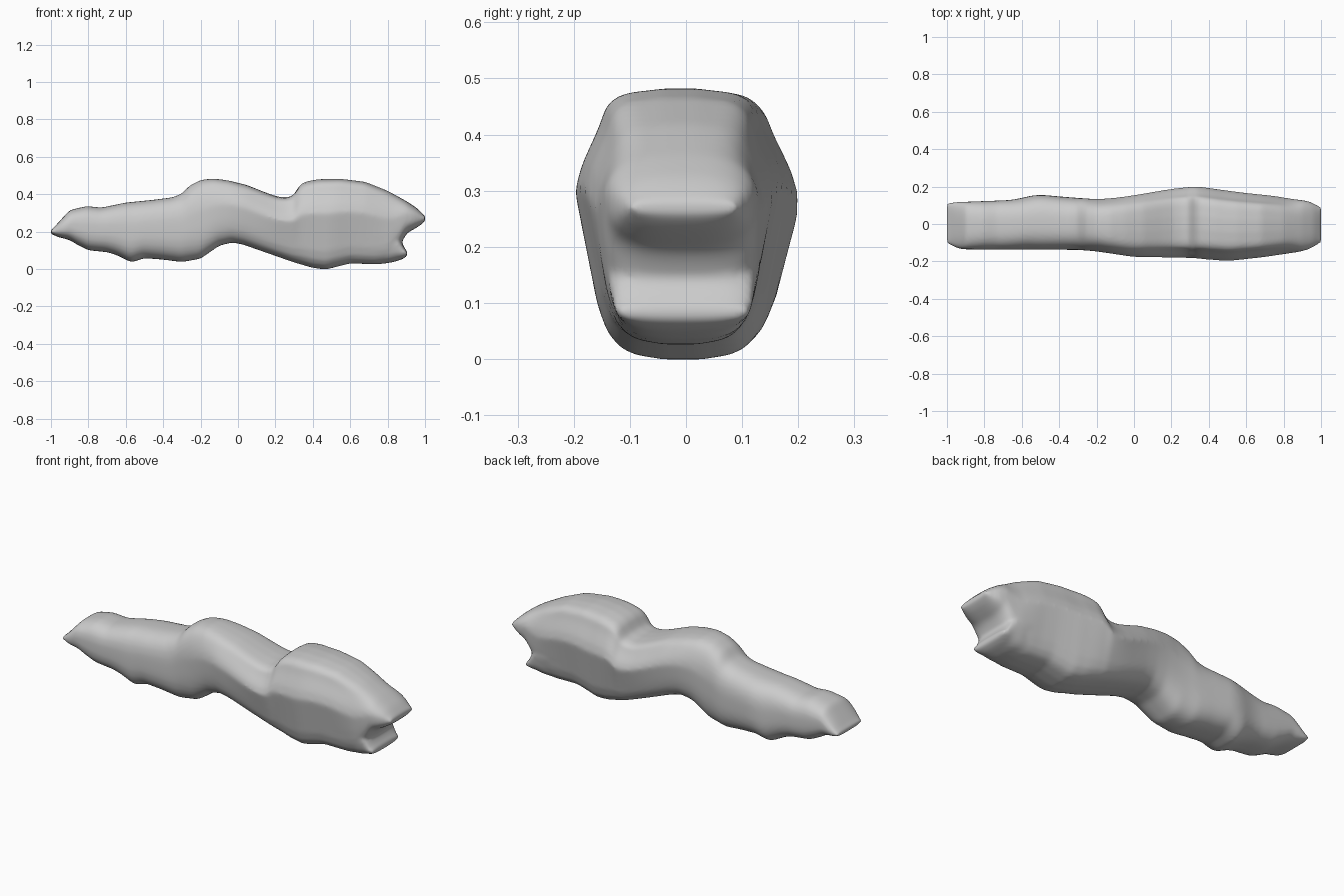
import bpy, bmesh, math

if "Cube" in bpy.data.objects:
    bpy.data.objects.remove(bpy.data.objects["Cube"])


def sample(curve, x, r=0.02):
    """Softened linear interpolation of (x, value) points."""
    def lin(u):
        if u <= curve[0][0]:
            return curve[0][1]
        for (a, va), (b, vb) in zip(curve, curve[1:]):
            if u <= b:
                return va + (vb - va) * (u - a) / (b - a)
        return curve[-1][1]
    return sum(lin(x + k * r) for k in (-1, -.5, 0, .5, 1)) / 5


# Width fraction against height fraction: a plain rounded slab, and the keeled head shape
keel = [(0, .1), (.012, .42), (.04, .57), (.1, .7), (.2, .79), (.4, .89), (.62, 1),
        (.72, .93), (.85, .78), (.94, .7), (.985, .55), (1, .1)]
blend = [(-.3, 0), (.25, 1), (.72, 1), (.92, 0)]


def loft(bm, x0, x1, steps, top, bottom, right, left, n=2.8, seg=32):
    """Cross-sections swept along x between four outlines."""
    rings = []
    for i in range(steps + 1):
        x = x0 + (x1 - x0) * i / steps
        t, b = sample(top, x, .012), sample(bottom, x, .012)
        yl, yr = sample(left, x, .04), sample(right, x, .03)
        mix = sample(blend, x, .05)
        sides = []
        for j in range(seg):
            h = (1 - math.cos(math.pi * (j + .5) / seg)) / 2
            slab = (1 - abs(2 * h - 1) ** n) ** (1 / n)
            w = slab + (sample(keel, h, .008) - slab) * mix
            sides.append((h, w))
        mid, half = (yl + yr) / 2, (yl - yr) / 2
        ring = [bm.verts.new((x, mid + half * w, b + (t - b) * h)) for h, w in sides]
        ring += [bm.verts.new((x, mid - half * w, b + (t - b) * h)) for h, w in sides[::-1]]
        rings.append(ring)
    for p, q in zip(rings, rings[1:]):
        for j in range(2 * seg):
            k = (j + 1) % (2 * seg)
            bm.faces.new((p[j], p[k], q[k], q[j]))
    bm.faces.new(rings[0])
    bm.faces.new(rings[-1][::-1])


# Outlines read along the length
top = [(-1, .205), (-.95, .26), (-.9, .315), (-.81, .336), (-.73, .328), (-.6, .355),
       (-.45, .37), (-.35, .383), (-.3, .403), (-.26, .445), (-.2, .476), (-.13, .484),
       (-.05, .473), (.05, .448), (.15, .408), (.21, .387), (.26, .382), (.3, .395),
       (.325, .445), (.36, .467), (.43, .48), (.55, .482), (.68, .466), (.8, .418),
       (.9, .363), (.96, .323), (.99, .293), (1.005, .275)]
bottom = [(-1, .19), (-.97, .173), (-.9, .155), (-.86, .13), (-.8, .1), (-.7, .09),
          (-.65, .075), (-.57, .035), (-.5, .058), (-.4, .05), (-.3, .037), (-.2, .055),
          (-.15, .09), (-.1, .125), (-.03, .142), (.03, .13), (.1, .105), (.2, .07),
          (.3, .035), (.4, .006), (.47, -.003), (.6, .03), (.74, .025), (.81, .032),
          (.86, .11), (.9, .19), (.95, .218), (.985, .24), (1.005, .265)]
left = [(-1, .115), (-.65, .128), (-.52, .158), (-.35, .143), (-.2, .133), (-.1, .14),
        (0, .155), (.2, .19), (.33, .204), (.45, .187), (.6, .167), (.75, .152),
        (.84, .135), (.93, .125), (.97, .11), (1.005, .08)]
right = [(-1, -.1), (-.94, -.135), (-.3, -.138), (-.2, -.147), (0, -.178), (.3, -.183),
         (.5, -.2), (.7, -.178), (.9, -.147), (.96, -.125), (1.005, -.09)]

# Lower jaw outlines
jaw_top = [(.65, .24), (.83, .24), (.865, .18), (.875, .14), (.885, .12), (.91, .085)]
jaw_bottom = [(.65, .06), (.74, .03), (.82, .034), (.88, .052), (.91, .075)]
jaw_left = [(.65, .125), (.75, .134), (.84, .13), (.91, .11)]
jaw_right = [(.65, -.14), (.75, -.148), (.84, -.143), (.91, -.12)]

bm = bmesh.new()
loft(bm, -1, 1, 160, top, bottom, right, left)
loft(bm, .68, .905, 40, jaw_top, jaw_bottom, jaw_right, jaw_left)
bmesh.ops.recalc_face_normals(bm, faces=bm.faces)
mesh = bpy.data.meshes.new("body")
bm.to_mesh(mesh)
bm.free()
body = bpy.data.objects.new("body", mesh)
bpy.context.collection.objects.link(body)

# Fuse jaw and body into one soft skin
remesh = body.modifiers.new("fuse", 'REMESH')
remesh.mode = 'VOXEL'
remesh.voxel_size = 0.009
remesh.use_smooth_shade = True
soft = body.modifiers.new("soften", 'SMOOTH')
soft.factor = 0.5
soft.iterations = 8
